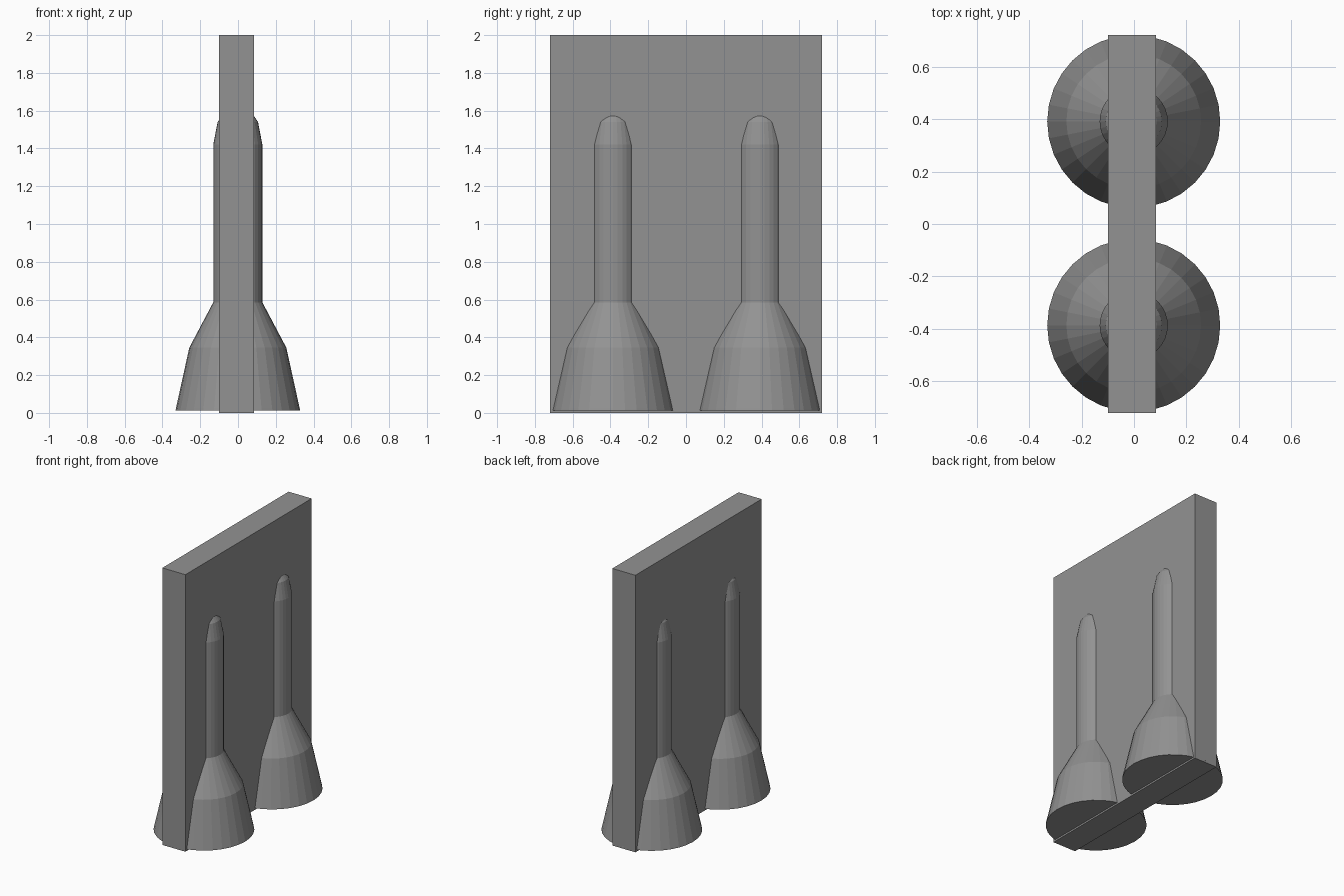
import bpy, bmesh, math

if "Cube" in bpy.data.objects:
    bpy.data.objects.remove(bpy.data.objects["Cube"])

SIDES = 32
# (radius, height) outline of one pillar, base to tip
PROFILE = [(0.330, 0.012), (0.328, 0.022), (0.257, 0.345), (0.130, 0.585),
           (0.130, 1.42), (0.107, 1.54), (0.087, 1.57), (0.04, 1.61)]

# Dark grey for every part
GREY = bpy.data.materials.new("dark_grey")
GREY.diffuse_color = (0.29, 0.29, 0.29, 1)
GREY.use_nodes = True
GREY.node_tree.nodes["Principled BSDF"].inputs["Base Color"].default_value = GREY.diffuse_color


def finish(bm, name):
    bmesh.ops.recalc_face_normals(bm, faces=bm.faces)
    mesh = bpy.data.meshes.new(name)
    bm.to_mesh(mesh)
    bm.free()
    mesh.materials.append(GREY)
    obj = bpy.data.objects.new(name, mesh)
    bpy.context.collection.objects.link(obj)
    return obj


def box(name, lo, hi):
    bm = bmesh.new()
    bmesh.ops.create_cube(bm, size=1)
    for v in bm.verts:
        v.co = [l + (c + 0.5) * (h - l) for c, l, h in zip(v.co, lo, hi)]
    return finish(bm, name)


def lathe(name, profile, x, y):
    bm = bmesh.new()
    rings = []
    for r, z in profile:
        angles = [2 * math.pi * i / SIDES for i in range(SIDES)]
        rings.append([bm.verts.new((x + r * math.cos(a), y + r * math.sin(a), z))
                      for a in angles])
    for a, b in zip(rings, rings[1:]):
        for i in range(SIDES):
            j = (i + 1) % SIDES
            bm.faces.new((a[i], a[j], b[j], b[i]))
    bm.faces.new(rings[0][::-1])
    bm.faces.new(rings[-1])
    return finish(bm, name)


# Upright slab
box("panel", (-0.10, -0.72, 0.0), (0.084, 0.72, 2.0))

# Two flared pillars passing through the slab
for label, y in (("front", -0.387), ("back", 0.391)):
    lathe(label + "_pillar", PROFILE, -0.001, y)
